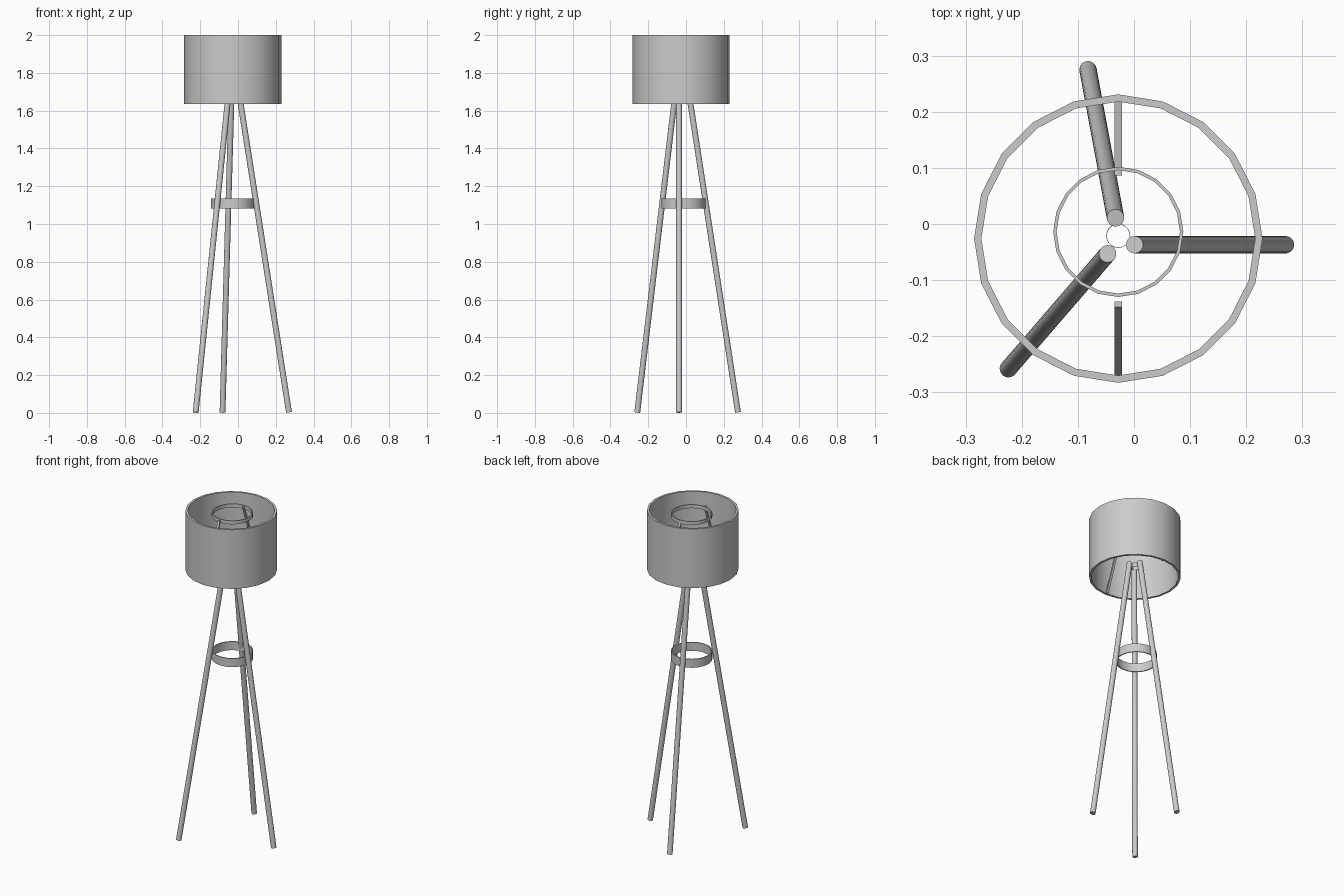
import bpy, bmesh
from math import cos, sin, tau
from mathutils import Vector

if "Cube" in bpy.data.objects:
    bpy.data.objects.remove(bpy.data.objects["Cube"])

CX, CY = -0.028, -0.026


def make_object(name, bm):
    bmesh.ops.recalc_face_normals(bm, faces=bm.faces)
    mesh = bpy.data.meshes.new(name)
    bm.to_mesh(mesh)
    bm.free()
    ob = bpy.data.objects.new(name, mesh)
    bpy.context.collection.objects.link(ob)
    bpy.ops.object.select_all(action='DESELECT')
    ob.select_set(True)
    bpy.context.view_layer.objects.active = ob
    bpy.ops.object.shade_smooth_by_angle(angle=0.52)
    return ob


def band(name, cx, cy, r_out, r_in, z0, z1, sides=20):
    """Open ring: rectangular section swept round a vertical axis."""
    bm = bmesh.new()
    section = [(r_out, z0), (r_out, z1), (r_in, z1), (r_in, z0)]
    loops = [[bm.verts.new((cx + r * cos(tau * i / sides), cy + r * sin(tau * i / sides), z))
              for r, z in section] for i in range(sides)]
    for i in range(sides):
        a, b = loops[i], loops[(i + 1) % sides]
        for j in range(4):
            k = (j + 1) % 4
            bm.faces.new((a[j], b[j], b[k], a[k]))
    return make_object(name, bm)


def rod(name, p, q, radius, sides=20):
    """Capped cylinder between two points."""
    p, q = Vector(p), Vector(q)
    bm = bmesh.new()
    bmesh.ops.create_cone(bm, cap_ends=True, segments=sides, radius1=radius,
                          radius2=radius, depth=(q - p).length)
    ob = make_object(name, bm)
    ob.location = (p + q) / 2
    ob.rotation_euler = (q - p).to_track_quat('Z', 'Y').to_euler()
    return ob


def strut(name, side):
    """Flat bar from the upper ring down to the bottom of the shade."""
    bm = bmesh.new()
    w, t = 0.007, 0.010
    ends = []
    for y, z in ((CY + side * 0.236, 1.637), (CY + side * 0.112, 1.98)):
        ends.append([bm.verts.new((CX + dx, y + dy, z)) for dx, dy in
                     ((-w, 0), (w, 0), (w, side * t), (-w, side * t))])
    lo, hi = ends
    bm.faces.new(lo)
    bm.faces.new(hi)
    for j in range(4):
        k = (j + 1) % 4
        bm.faces.new((lo[j], lo[k], hi[k], hi[j]))
    return make_object(name, bm)


# Drum shade, open at both ends
band("shade", CX, CY, 0.257, 0.244, 1.635, 2.0)

# Fitter ring and struts inside the shade
band("shade_ring", CX, -0.014, 0.116, 0.110, 1.963, 1.985)
strut("back_strut", 1)
strut("front_strut", -1)

# Tripod legs: foot x, y and top x, y
legs = {
    "right_leg": (0.270, -0.037, 0.001, -0.037),
    "back_leg": (-0.082, 0.275, -0.033, 0.011),
    "left_leg": (-0.224, -0.258, -0.047, -0.053),
}
for name, (fx, fy, tx, ty) in legs.items():
    rod(name, (fx, fy, 0.003), (tx, ty, 1.72), 0.0155)

# Brace ring between the legs and small collar at the leg tops
band("brace_ring", CX, -0.014, 0.116, 0.110, 1.082, 1.135)
band("leg_collar", CX, -0.021, 0.0215, 0.0205, 1.69, 1.715)
